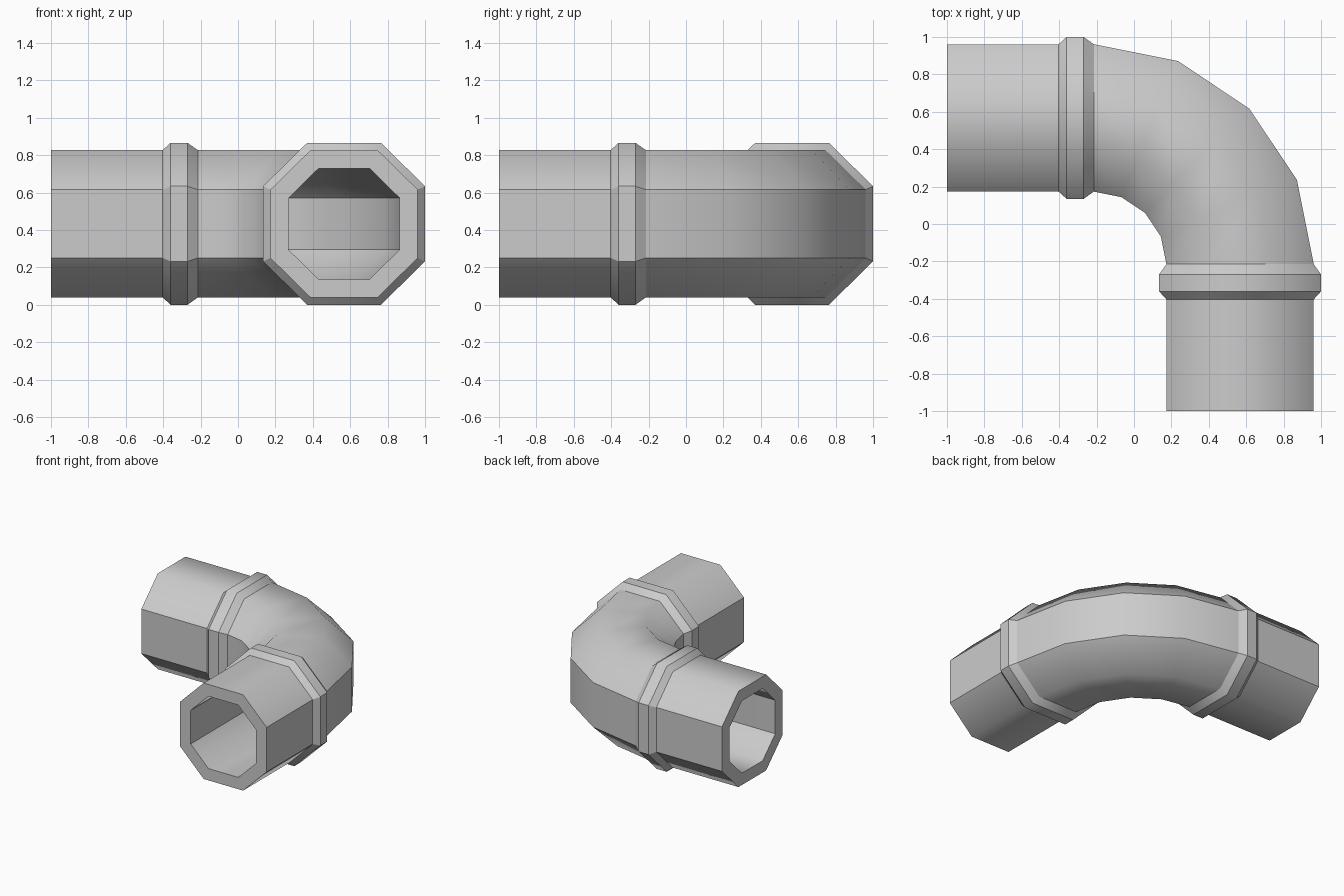
import bpy, bmesh
from math import sin, cos, radians
from mathutils import Vector

if "Cube" in bpy.data.objects:
    bpy.data.objects.remove(bpy.data.objects["Cube"])

CX = -0.215          # bend centre (x and y)
R = 0.782            # bend centreline radius
ZC = 0.433           # centreline height
PIPE, COLLAR, BORE = 0.394, 0.433, 0.297

# octagon cross-section, unit half-width: (radial, vertical)
S, T = 0.464, 0.455
OCT = [(1, S), (T, 1), (-T, 1), (-1, S), (-1, -S), (-T, -1), (T, -1), (1, -S)]
SIDE = {0, 3, 4, 7}  # corners whose lengthwise edges are crisp


def station(t, half):
    """Ring centre, outward direction, size; t < 0 straight lead-in, 0..90 bend, > 90 lead-out."""
    a = radians(min(max(t, 0), 90))
    return a, half


def ring(bm, angle, lead, half):
    a = radians(angle)
    out = Vector((sin(a), cos(a), 0))
    along = Vector((cos(a), -sin(a), 0))
    c = Vector((CX, CX, ZC)) + out * R + along * lead
    return [bm.verts.new(c + out * (u * half) + Vector((0, 0, v * half))) for u, v in OCT]


# lead-in profile: open end, raised collar, then the bend (distance, half-width)
lead = [(-0.785, PIPE), (-0.188, PIPE), (-0.145, COLLAR), (-0.055, COLLAR), (0, PIPE)]
outer = [(0, d, h) for d, h in lead]
outer += [(a, 0, PIPE) for a in (22.5, 45, 67.5)]
outer += [(90, -d, h) for d, h in reversed(lead)]
# bore runs back through the inside of the fitting
inner = [(90, 0.785, BORE)] + [(a, 0, BORE) for a in (90, 67.5, 45, 22.5, 0)] + [(0, -0.785, BORE)]
path = outer + inner

bm = bmesh.new()
rings = [ring(bm, *p) for p in path]
n = len(rings)
for i in range(n):
    A, B = rings[i], rings[(i + 1) % n]
    for k in range(8):
        j = (k + 1) % 8
        bm.faces.new((A[k], A[j], B[j], B[k])).smooth = True
bmesh.ops.recalc_face_normals(bm, faces=bm.faces)

# crisp rings at collars and open ends, crisp lengthwise edges on the side walls
for i, (a, d, h) in enumerate(path):
    crisp = abs(d) > 0.01 or (h == PIPE and a in (0, 90))
    for k in range(8):
        if crisp:
            bm.edges.get((rings[i][k], rings[i][(k + 1) % 8])).smooth = False
        if k in SIDE:
            bm.edges.get((rings[i][k], rings[(i + 1) % n][k])).smooth = False

mesh = bpy.data.meshes.new("pipe_elbow")
bm.to_mesh(mesh)
bm.free()
bpy.context.collection.objects.link(bpy.data.objects.new("pipe_elbow", mesh))
